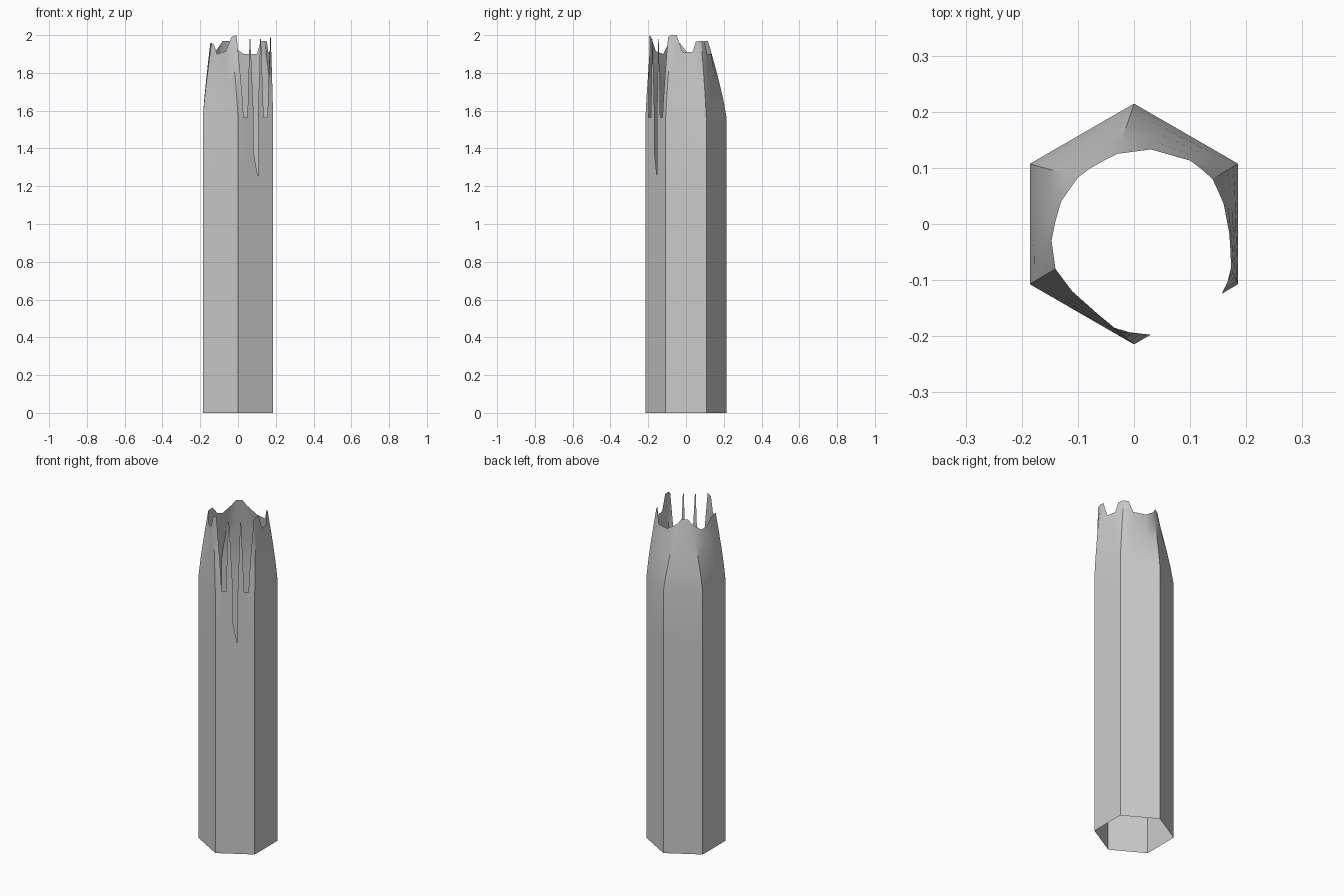
import bpy, bmesh, math
from mathutils import Vector

if "Cube" in bpy.data.objects:
    bpy.data.objects.remove(bpy.data.objects["Cube"])

R = 0.2145
BEND = 1.565          # height where the tube starts to close in

# hexagon corners, from the front corner round by the left
corners = [Vector((-R * math.sin(math.radians(60 * i)),
                   -R * math.cos(math.radians(60 * i)))) for i in range(6)]

def hex_point(u):
    i = math.floor(u)
    return corners[i % 6].lerp(corners[(i + 1) % 6], u - i)

# scalloped rim: position along hexagon sides, then rim x, y, z
rim = [
    (-0.16, -0.008, -0.193, 2.00), (0, -0.035, -0.185, 1.99),
    (0.25, -0.065, -0.16, 1.915), (0.7, -0.11, -0.12, 1.90),
    (0.88, -0.128, -0.096, 1.95), (1, -0.14, -0.08, 1.96),
    (1.3, -0.147, -0.03, 1.955), (1.5, -0.14, 0.005, 1.91),
    (1.8, -0.13, 0.04, 1.90), (2, -0.10, 0.083, 1.94),
    (2.3, -0.08, 0.098, 1.97), (2.7, -0.05, 0.115, 1.97),
    (3, -0.03, 0.125, 1.94), (3.3, 0.03, 0.133, 1.90),
    (3.75, 0.10, 0.113, 1.90), (3.86, 0.12, 0.098, 1.965),
    (4, 0.14, 0.08, 1.97), (4.2, 0.153, 0.052, 1.965),
    (4.38, 0.16, 0.035, 1.91), (4.72, 0.17, -0.018, 1.91),
    (4.86, 0.172, -0.05, 2.00), (5, 0.173, -0.078, 2.00),
    (5.16, 0.171, -0.095, 1.99),
]

bm = bmesh.new()

# tube wall and closing crown
columns = []
for u, x, y, z in rim:
    base, top = hex_point(u), Vector((x, y))
    col = [bm.verts.new((*base, h)) for h in (0, 1.25, BEND)]
    for t in (0.25, 0.5, 0.75, 1.0):
        p = base.lerp(top, t ** 1.2)
        col.append(bm.verts.new((*p, BEND + (z - BEND) * t)))
    columns.append(col)
for a, b in zip(columns, columns[1:]):
    for i in range(len(a) - 1):
        bm.faces.new((b[i], a[i], a[i + 1], b[i + 1]))

# flat slotted side with two thin prongs
left, right = hex_point(-0.16), hex_point(5.16)
def side(x, z):
    return bm.verts.new((*left.lerp(right, (x - 0.03) / 0.125), z))
outline = [(0.03, 0), (0.155, 0), (0.155, BEND), (0.135, BEND), (0.121, 1.98),
           (0.117, 1.98), (0.105, BEND), (0.105, 1.25), (0.083, 1.25),
           (0.083, BEND), (0.065, 1.98), (0.061, 1.98), (0.05, BEND), (0.03, BEND)]
panel = bm.faces.new([side(x, z) for x, z in outline])
bmesh.ops.triangulate(bm, faces=[panel])
bmesh.ops.remove_doubles(bm, verts=bm.verts, dist=0.001)

mesh = bpy.data.meshes.new("slotted_hex_tube")
bm.to_mesh(mesh)
bm.free()
tube = bpy.data.objects.new("slotted_hex_tube", mesh)
bpy.context.collection.objects.link(tube)
bpy.context.view_layer.objects.active = tube
tube.select_set(True)
bpy.ops.object.shade_smooth_by_angle(angle=math.radians(30))
